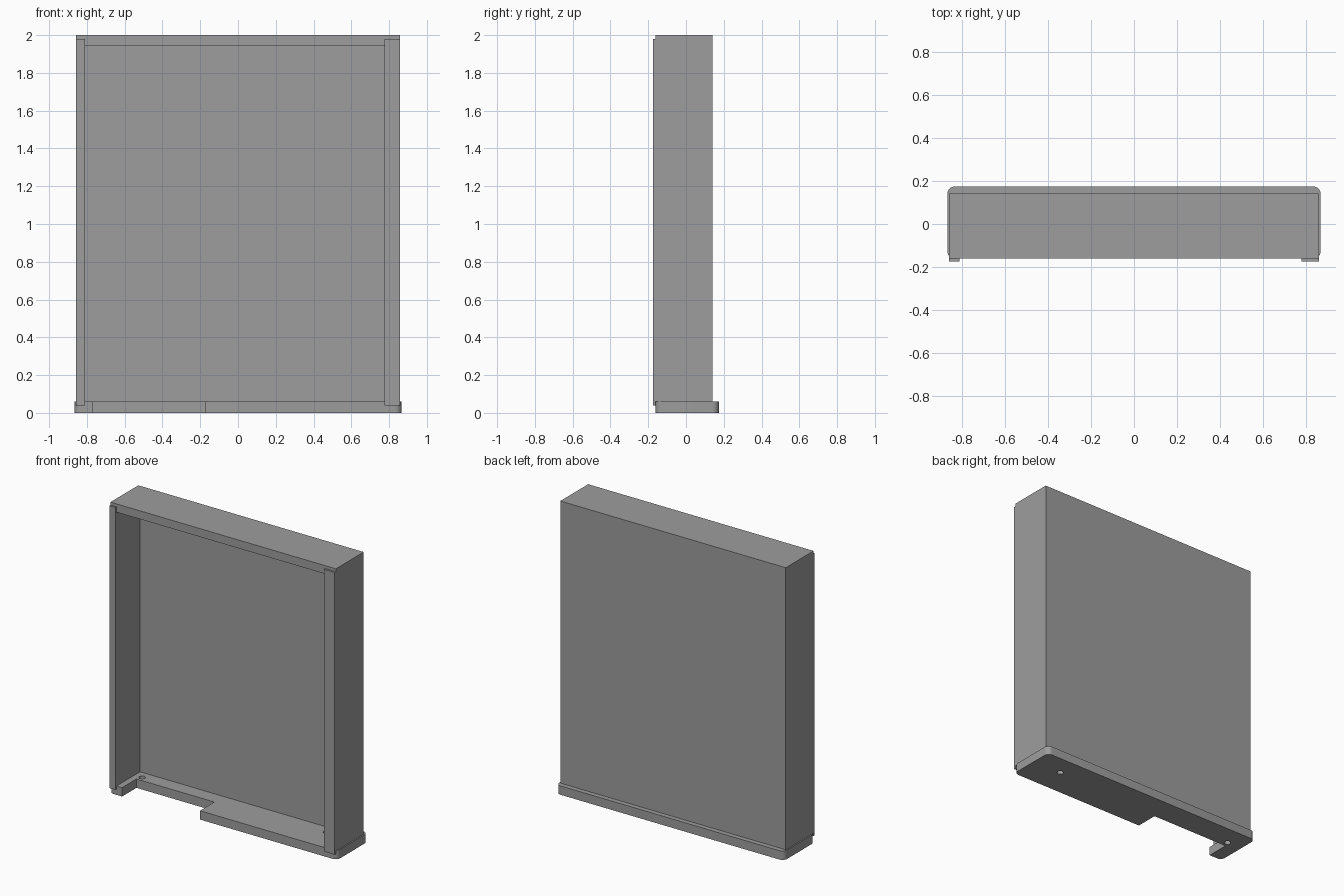
import bpy
import bmesh
from math import pi, sin, cos

cube = bpy.data.objects.get("Cube")
if cube:
    bpy.data.objects.remove(cube, do_unlink=True)

# One flat grey for the whole enclosure
grey = bpy.data.materials.new("neutral grey")
grey.use_nodes = True
grey.diffuse_color = (0.337, 0.337, 0.337, 1)
grey.node_tree.nodes["Principled BSDF"].inputs["Base Color"].default_value = grey.diffuse_color


def prism(name, outline, z0, z1):
    """Extrude a plan outline from z0 up to z1."""
    bm = bmesh.new()
    face = bm.faces.new([bm.verts.new((x, y, z0)) for x, y in outline])
    top = bmesh.ops.extrude_face_region(bm, geom=[face])["geom"]
    verts = [v for v in top if isinstance(v, bmesh.types.BMVert)]
    bmesh.ops.translate(bm, verts=verts, vec=(0, 0, z1 - z0))
    bmesh.ops.recalc_face_normals(bm, faces=bm.faces)
    mesh = bpy.data.meshes.new(name)
    bm.to_mesh(mesh)
    bm.free()
    mesh.materials.append(grey)
    obj = bpy.data.objects.new(name, mesh)
    bpy.context.collection.objects.link(obj)
    return obj


def rect(x0, x1, y0, y1):
    return [(x0, y0), (x1, y0), (x1, y1), (x0, y1)]


def arc(cx, cy, r, start, sweep, steps):
    return [(cx + r * cos(start + sweep * i / steps),
             cy + r * sin(start + sweep * i / steps)) for i in range(steps + 1)]


HALF, FRONT, BACK = 0.857, -0.161, 0.141     # shell extents
WALL, TOP, FLOOR = 0.046, 0.057, 0.061       # wall, roof and base thickness

# Shell: U-shaped wall in one piece, closed by the roof
inner, rear = HALF - WALL, BACK - WALL
u_wall = [(-HALF, FRONT), (-inner, FRONT), (-inner, rear), (inner, rear),
          (inner, FRONT), (HALF, FRONT), (HALF, BACK), (-HALF, BACK)]
prism("shell_walls", u_wall, FLOOR, 2 - TOP)
prism("roof_panel", rect(-HALF, HALF, FRONT, BACK), 2 - TOP, 2)

# Front edge strips, the left one wider
prism("right_edge_strip", rect(-HALF, -0.81, -0.174, FRONT), 0.04, 1.98)
prism("left_edge_strip", rect(0.776, HALF, -0.174, FRONT), 0.04, 1.98)

# Base plate: rounded corners with a rectangular notch in the front edge
bx, by, r = 0.866, 0.174, 0.035
notch_right, notch_left, notch_back = -0.769, -0.176, -0.005
outline = [(notch_right, FRONT), (notch_right, notch_back),
           (notch_left, notch_back), (notch_left, FRONT)]
outline += arc(bx - r, FRONT + r, r, -pi / 2, pi / 2, 8)
outline += arc(bx - r, by - r, r, 0, pi / 2, 8)
outline += arc(r - bx, by - r, r, pi / 2, pi / 2, 8)
outline += arc(r - bx, FRONT + r, r, pi, pi / 2, 8)
base = prism("base_plate", outline, 0, FLOOR)

# Screw holes through the base
for side, x in (("right", -0.753), ("left", 0.647)):
    cutter = prism(side + "_hole_cutter", arc(x, 0.035, 0.021, 0, 2 * pi * 23 / 24, 23), -0.1, 0.2)
    cutter.hide_render = True
    cutter.hide_set(True)
    hole = base.modifiers.new(side + "_screw_hole", "BOOLEAN")
    hole.operation = "DIFFERENCE"
    hole.solver = "EXACT"
    hole.object = cutter

# Smooth the rounded corners and keep the edges sharp
bpy.ops.object.select_all(action="DESELECT")
base.select_set(True)
bpy.context.view_layer.objects.active = base
bpy.ops.object.shade_smooth_by_angle()
